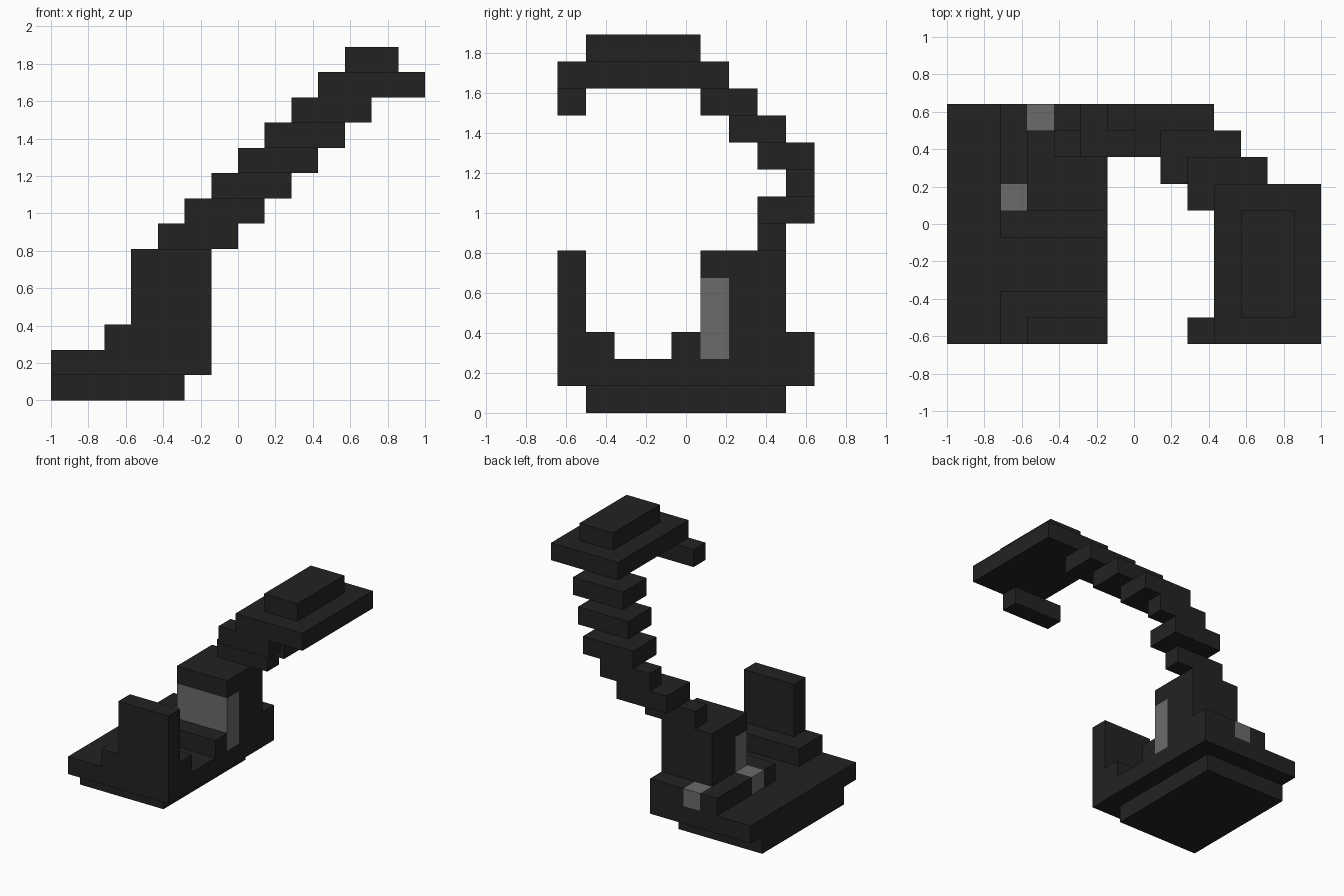
import bpy
from mathutils import Vector

cube = bpy.data.objects.get("Cube")
if cube:
    bpy.data.objects.remove(cube, do_unlink=True)

CELL = 1 / 7          # block width and depth
LAYER = 0.135         # block height
ORIGIN = Vector((-1.0, -4.5 * CELL, 0.0))


def material(name, color):
    mat = bpy.data.materials.new(name)
    mat.use_nodes = True
    mat.diffuse_color = color
    mat.node_tree.nodes["Principled BSDF"].inputs["Base Color"].default_value = color
    return mat


BLACK = material("charcoal black", (0.0168, 0.0165, 0.0165, 1))
GREY = material("mid grey", (0.150, 0.147, 0.143, 1))


def block(name, x, y, z, mat=BLACK):
    """Box spanning grid ranges (start, end) along each axis."""
    size = Vector(((x[1] - x[0]) * CELL, (y[1] - y[0]) * CELL, (z[1] - z[0]) * LAYER))
    low = ORIGIN + Vector((x[0] * CELL, y[0] * CELL, z[0] * LAYER))
    bpy.ops.mesh.primitive_cube_add(size=1, location=low + size / 2)
    obj = bpy.context.object
    obj.name = name
    obj.scale = size
    bpy.ops.object.transform_apply(location=False, rotation=False, scale=True)
    obj.data.materials.append(mat)
    return obj


# Base slabs
block("base_foot", (0, 5), (1, 8), (0, 1))
block("base_plate", (0, 6), (0, 9), (1, 2))

# Front wall with its step
block("front_step", (2, 6), (0, 2), (2, 3))
block("front_wall", (3, 6), (0, 1), (3, 6))

# Rear tower with grey panel and overhanging cap
block("tower", (3, 6), (6, 8), (2, 6))
block("tower_cap", (3, 6), (5, 6), (5, 6))
block("tower_panel", (3, 6), (5, 6), (2, 5), GREY)
block("tower_sill", (2, 6), (4, 5), (2, 3))

# Low ledges around the tower, with grey buttons
block("side_button", (2, 3), (5, 6), (2, 3), GREY)
block("side_ledge", (2, 3), (6, 9), (2, 3))
block("back_button", (3, 4), (8, 9), (2, 3), GREY)
block("back_ledge", (4, 6), (8, 9), (2, 3))

# Curved arm: each layer steps one block sideways while it sweeps back and forward
ARM_DEPTHS = [(7, 8), (7, 9), (8, 9), (7, 9), (6, 8), (5, 7)]
for i, depth in enumerate(ARM_DEPTHS):
    block(f"arm_segment_{i + 1}", (4 + i, 7 + i), depth, (6 + i, 7 + i))

# Head
block("head_plate", (10, 14), (0, 6), (12, 13))
block("head_top", (11, 13), (1, 5), (13, 14))
block("head_tip", (9, 12), (0, 1), (11, 12))
